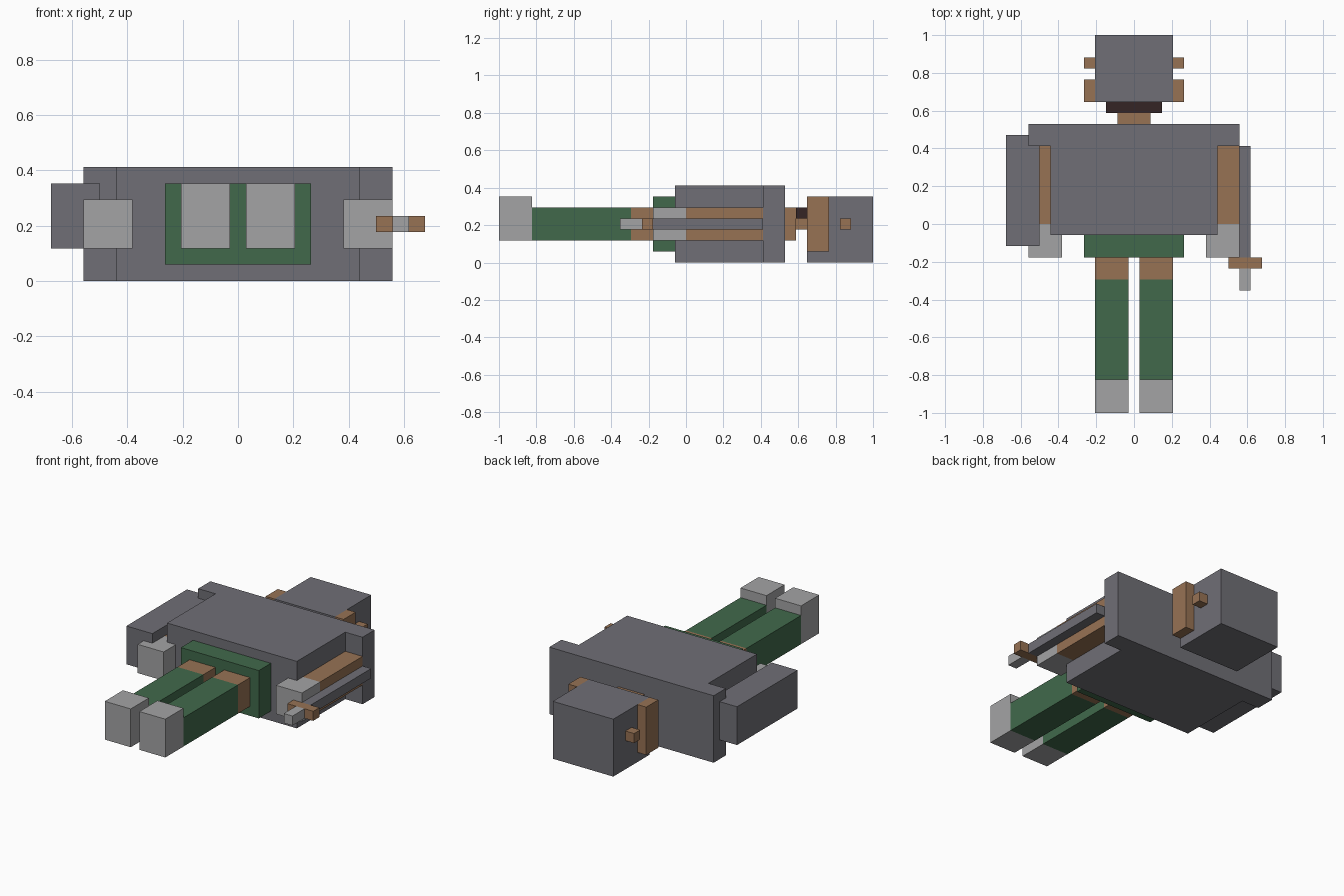
import bpy
import bmesh

cube = bpy.data.objects.get("Cube")
if cube:
    bpy.data.objects.remove(cube)

U = 1 / 17  # block size: the figure is 34 blocks long


def material(name, srgb):
    col = [((c / 255 + 0.055) / 1.055) ** 2.4 for c in srgb] + [1.0]
    m = bpy.data.materials.new(name)
    m.use_nodes = True
    m.diffuse_color = col
    bsdf = m.node_tree.nodes["Principled BSDF"]
    bsdf.inputs["Base Color"].default_value = col
    bsdf.inputs["Roughness"].default_value = 0.9
    return m


IRON = material("dark grey iron", (112, 111, 118))
STEEL = material("light grey steel", (164, 164, 165))
GREEN = material("green cloth", (65, 105, 75))
BROWN = material("brown leather", (151, 114, 84))
DARK = material("dark strap", (53, 37, 37))


def prism(name, outline, z, mat):
    """Extrude an xy outline (in blocks) between two heights."""
    bm = bmesh.new()
    face = bm.faces.new([bm.verts.new((x * U, y * U, z[0] * U)) for x, y in outline])
    top = bmesh.ops.extrude_face_region(bm, geom=[face])["geom"]
    bmesh.ops.translate(bm, vec=(0, 0, (z[1] - z[0]) * U),
                        verts=[g for g in top if isinstance(g, bmesh.types.BMVert)])
    bmesh.ops.recalc_face_normals(bm, faces=bm.faces)
    mesh = bpy.data.meshes.new(name)
    bm.to_mesh(mesh)
    bm.free()
    mesh.materials.append(mat)
    obj = bpy.data.objects.new(name, mesh)
    bpy.context.collection.objects.link(obj)
    return obj


def box(name, x, y, z, mat):
    return prism(name, [(x[0], y[0]), (x[1], y[0]), (x[1], y[1]), (x[0], y[1])], z, mat)


def pair(name, x, y, z, mat):
    box("left_" + name, x, y, z, mat)
    box("right_" + name, (-x[1], -x[0]), y, z, mat)


# Torso with wide shoulders
prism("torso", [(-7.5, -1), (7.5, -1), (7.5, 7), (9.5, 7), (9.5, 9),
                (-9.5, 9), (-9.5, 7), (-7.5, 7)], (0, 7), IRON)
box("hips", (-4.5, 4.5), (-3, -1), (1, 6), GREEN)

# Legs
pair("thigh", (0.5, 3.5), (-5, -3), (2, 5), BROWN)
pair("trouser_leg", (0.5, 3.5), (-14, -5), (2, 5), GREEN)
pair("boot", (0.5, 3.5), (-17, -14), (2, 6), STEEL)

# Arms
pair("arm", (6.5, 9.5), (0, 7), (2, 5), BROWN)
pair("gauntlet", (6.5, 9.5), (-3, 0), (2, 5), STEEL)

# Neck and head
box("neck_base", (-1.5, 1.5), (9, 10), (2, 5), BROWN)
box("neck", (-0.5, 0.5), (10, 11), (3, 4), BROWN)
box("chin_strap", (-2.5, 2.5), (10, 11), (4, 5), DARK)
box("head", (-3.5, 3.5), (11, 17), (0, 6), IRON)
pair("cheek_guard", (3.5, 4.5), (11, 13), (1, 6), BROWN)
pair("helmet_stud", (3.5, 4.5), (14, 15), (3, 4), BROWN)

# Shield on the right arm
box("shield", (-11.5, -8.5), (-2, 8), (2, 6), IRON)

# Sword on the left arm
box("sword_blade", (9.5, 10.5), (-3, 7), (3, 4), IRON)
box("sword_guard", (8.5, 11.5), (-4, -3), (3, 4), BROWN)
box("sword_grip", (9.5, 10.5), (-6, -4), (3, 4), STEEL)
